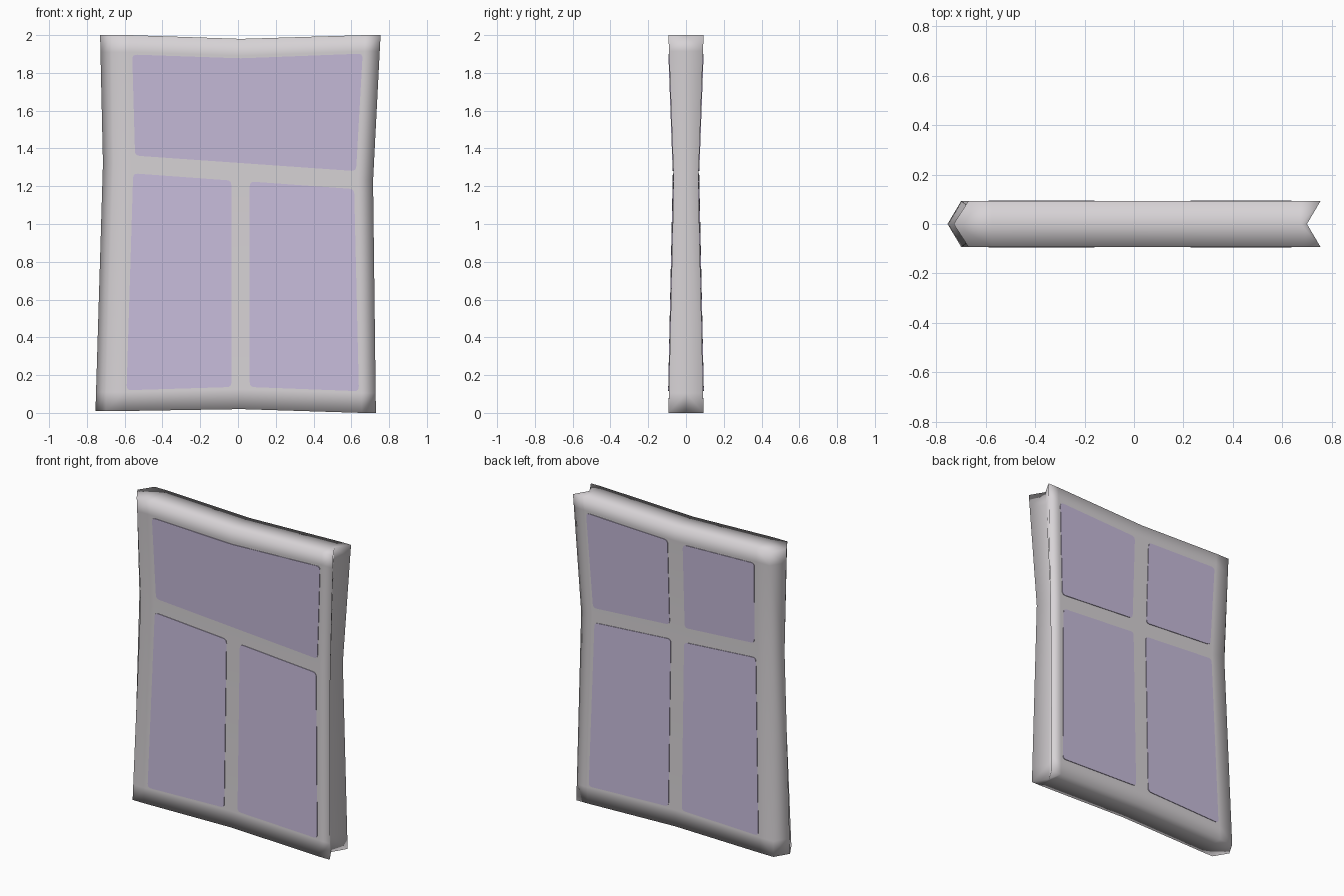
import bpy, bmesh, math
from mathutils import Vector

if "Cube" in bpy.data.objects:
    bpy.data.objects.remove(bpy.data.objects["Cube"])


def material(name, rgb):
    m = bpy.data.materials.new(name)
    m.diffuse_color = (*rgb, 1)
    m.use_nodes = True
    m.node_tree.nodes["Principled BSDF"].inputs["Base Color"].default_value = m.diffuse_color
    return m


FRAME = material("warm_grey_frame", (0.68, 0.65, 0.67))
GLASS = material("lilac_glass", (0.57, 0.50, 0.70))


def tri_lerp(z, low, mid, high):
    """Bent line through values at the bottom, crossbar and top."""
    if z < 1.27:
        return low + (mid - low) * z / 1.27
    return mid + (high - mid) * (z - 1.27) / 0.73


def crossbar_z(x):
    return 1.276 - 0.066 * x


def depth(x, z):
    """Half thickness: slim at the crossbar, flared at top and bottom."""
    zm = crossbar_z(x)
    t = (zm - z) / zm if z < zm else (z - zm) / (2 - zm)
    return 0.065 + 0.028 * min(t, 1)


def make_object(name, bm, mat, smooth):
    bmesh.ops.recalc_face_normals(bm, faces=bm.faces)
    mesh = bpy.data.meshes.new(name)
    bm.to_mesh(mesh)
    bm.free()
    mesh.materials.append(mat)
    for p in mesh.polygons:
        p.use_smooth = smooth
    ob = bpy.data.objects.new(name, mesh)
    bpy.context.collection.objects.link(ob)
    return ob


# Frame body: front and back grids joined through a middle ring,
# which makes a ridge on the left side and a groove on the right
COLUMNS = [(-0.70, -0.66, -0.67), (-0.605, -0.565, -0.575), (0.015, 0.015, 0.015),
           (0.655, 0.635, 0.675), (0.73, 0.715, 0.755)]
RIDGE = (-0.755, -0.715, -0.73)
GROOVE = (0.675, 0.66, 0.70)
ROWS = [(0.01, 0.02, 0.0), (0.11, 0.125, 0.105), None,
        (1.91, 1.89, 1.915), (2.0, 1.98, 2.0)]


def grid_point(i, j, side):
    k = (0, 0, 1, 2, 2)[i]
    col = COLUMNS[i]
    if side == 0 and i == 0:
        col = RIDGE
    if side == 0 and i == 4:
        col = GROOVE
    if j == 2:
        x = col[1]
        z = crossbar_z(x)
    else:
        z = ROWS[j][k]
        x = tri_lerp(z, *col)
    return Vector((x, side * depth(x, z), z))


bm = bmesh.new()
front, back = [{(i, j): bm.verts.new(grid_point(i, j, s))
                for i in range(5) for j in range(5)} for s in (-1, 1)]
ring = ([(i, 0) for i in range(4)] + [(4, j) for j in range(4)]
        + [(i, 4) for i in range(4, 0, -1)] + [(0, j) for j in range(4, 0, -1)])
middle = {c: bm.verts.new(grid_point(*c, 0)) for c in ring}
for layer in (front, back):
    for i in range(4):
        for j in range(4):
            bm.faces.new([layer[c] for c in
                          ((i, j), (i + 1, j), (i + 1, j + 1), (i, j + 1))])
    for n, a in enumerate(ring):
        b = ring[(n + 1) % len(ring)]
        bm.faces.new([layer[a], layer[b], middle[b], middle[a]])
make_object("window_frame", bm, FRAME, True)


# Glass panes: thin rounded plates laid on the frame surface
def rounded(corners, r=0.025, steps=4):
    pts = []
    for n, c in enumerate(corners):
        c = Vector(c)
        p = c + (Vector(corners[n - 1]) - c).normalized() * r
        q = c + (Vector(corners[(n + 1) % len(corners)]) - c).normalized() * r
        for s in range(steps + 1):
            t = s / steps
            pts.append(p * (1 - t) ** 2 + c * 2 * t * (1 - t) + q * t * t)
    return pts


def pane(name, corners, side):
    pts = rounded(corners)
    bm = bmesh.new()
    outer, inner = [[bm.verts.new((x, side * (depth(x, z) + off), z)) for x, z in pts]
                    for off in (0.004, -0.004)]
    bm.faces.new(outer)
    bm.faces.new(inner)
    for n in range(len(pts)):
        m = (n + 1) % len(pts)
        bm.faces.new([outer[n], outer[m], inner[m], inner[n]])
    make_object(name, bm, GLASS, False)


LOWER_LEFT = [(-0.59, 0.12), (-0.035, 0.137), (-0.035, 1.23), (-0.555, 1.268)]
LOWER_RIGHT = [(0.062, 0.137), (0.64, 0.115), (0.615, 1.185), (0.062, 1.225)]
UPPER_WIDE = [(-0.545, 1.362), (0.625, 1.28), (0.66, 1.902), (0.015, 1.877), (-0.56, 1.897)]
UPPER_LEFT = [(-0.545, 1.362), (-0.04, 1.327), (-0.04, 1.88), (-0.56, 1.897)]
UPPER_RIGHT = [(0.07, 1.319), (0.625, 1.28), (0.66, 1.902), (0.07, 1.88)]

for label, side in (("front", -1), ("back", 1)):
    pane(label + "_lower_left_pane", LOWER_LEFT, side)
    pane(label + "_lower_right_pane", LOWER_RIGHT, side)
pane("front_upper_pane", UPPER_WIDE, -1)
pane("back_upper_left_pane", UPPER_LEFT, 1)
pane("back_upper_right_pane", UPPER_RIGHT, 1)
